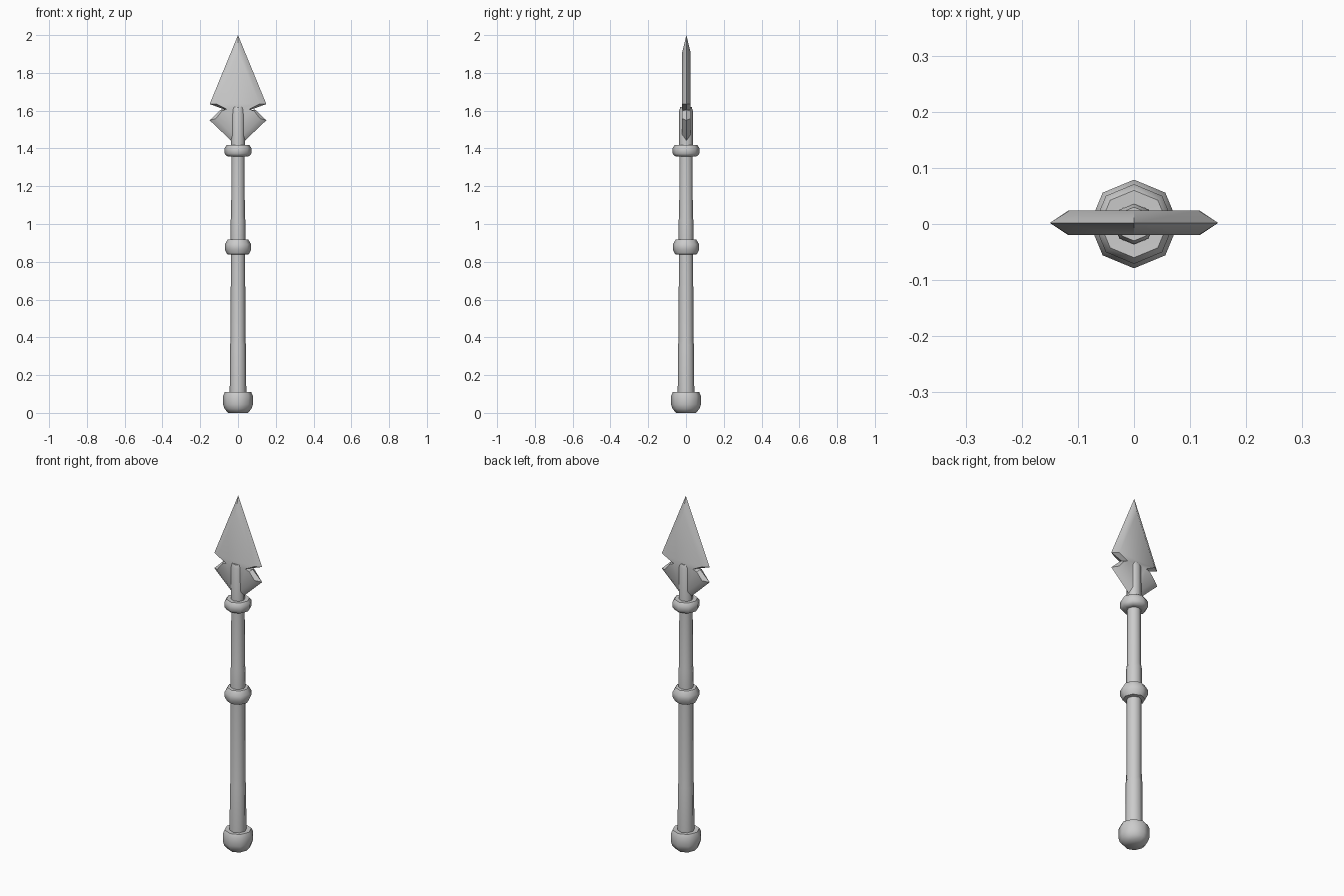
import bpy, bmesh
from math import cos, sin, pi, radians

if "Cube" in bpy.data.objects:
    bpy.data.objects.remove(bpy.data.objects["Cube"])

SIDES = 8


def finish(name, bm, angle):
    bmesh.ops.recalc_face_normals(bm, faces=bm.faces)
    mesh = bpy.data.meshes.new(name)
    bm.to_mesh(mesh)
    bm.free()
    obj = bpy.data.objects.new(name, mesh)
    bpy.context.collection.objects.link(obj)
    bpy.ops.object.select_all(action='DESELECT')
    obj.select_set(True)
    bpy.context.view_layer.objects.active = obj
    bpy.ops.object.shade_smooth_by_angle(angle=radians(angle))
    return obj


def turned(name, profile, angle=50):
    """Eight-sided turned solid from (radius, height) pairs, capped at both ends."""
    bm = bmesh.new()
    rings = [[bm.verts.new((r * cos(2 * pi * i / SIDES), r * sin(2 * pi * i / SIDES), z))
              for i in range(SIDES)] for r, z in profile]
    for a, b in zip(rings, rings[1:]):
        for i in range(SIDES):
            j = (i + 1) % SIDES
            bm.faces.new((a[i], a[j], b[j], b[i]))
    bm.faces.new(rings[0])
    bm.faces.new(rings[-1])
    return finish(name, bm, angle)


# Pommel at the butt
turned("pommel", [(0.052, 0), (0.072, 0.022), (0.079, 0.045), (0.079, 0.09),
                  (0.07, 0.11), (0.045, 0.108)])

# Shaft in a lower and an upper length
turned("lower_shaft", [(0.044, 0.1), (0.042, 0.36), (0.039, 0.38), (0.038, 0.85)])
turned("upper_shaft", [(0.039, 0.9), (0.039, 1.02), (0.036, 1.04), (0.035, 1.37)])

# Grip collars
turned("middle_collar", [(0.04, 0.838), (0.057, 0.84), (0.07, 0.865), (0.07, 0.892),
                         (0.055, 0.917), (0.04, 0.918)])
turned("top_collar", [(0.04, 1.357), (0.06, 1.359), (0.071, 1.373), (0.071, 1.402),
                      (0.06, 1.418), (0.037, 1.417)])

# Socket holding the blade
turned("socket", [(0.037, 1.4), (0.036, 1.6), (0.03, 1.62)])


# Blade: cutting edge outline and smaller flat outline, right half from tip to base
edge = [(0, 2.0), (0.15, 1.635), (0.06, 1.602), (0.09, 1.606), (0.15, 1.549), (0.035, 1.44), (0, 1.42)]
flat = [(0, 1.91), (0.115, 1.636), (0.06, 1.608), (0.085, 1.598), (0.117, 1.558), (0.03, 1.475), (0, 1.45)]


def outline(half):
    return half + [(-x, z) for x, z in reversed(half[1:-1])]


bm = bmesh.new()
mid = [bm.verts.new((x, 0.002, z)) for x, z in outline(edge)]
for y in (-0.02, 0.024):
    side = [bm.verts.new((x, y, z)) for x, z in outline(flat)]
    bm.faces.new(side)
    for i in range(len(mid)):
        j = (i + 1) % len(mid)
        bm.faces.new((mid[i], mid[j], side[j], side[i]))
finish("blade", bm, 45)
